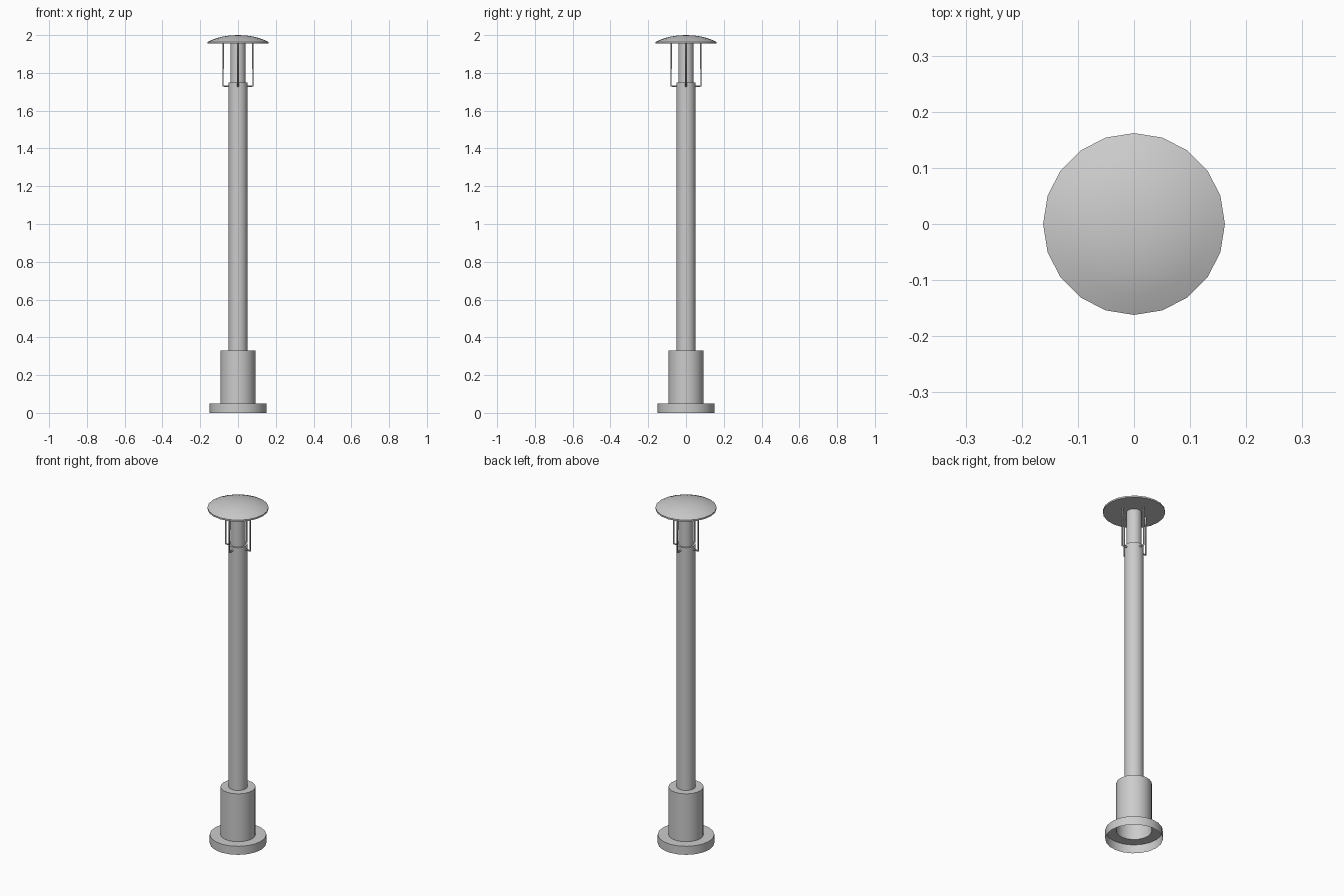
import bpy, bmesh, math

if "Cube" in bpy.data.objects:
    bpy.data.objects.remove(bpy.data.objects["Cube"])


def lathe(name, profile, sides=20):
    """Revolve an (r, z) profile around the z axis."""
    bm = bmesh.new()
    rings = []
    for r, z in profile:
        if r == 0:
            rings.append([bm.verts.new((0, 0, z))] * sides)
        else:
            rings.append([bm.verts.new((r * math.cos(2 * math.pi * i / sides),
                                        r * math.sin(2 * math.pi * i / sides), z))
                          for i in range(sides)])
    for a, b in zip(rings, rings[1:]):
        for i in range(sides):
            j = (i + 1) % sides
            corners = list(dict.fromkeys((a[i], a[j], b[j], b[i])))
            bm.faces.new(corners)
    mesh = bpy.data.meshes.new(name)
    bm.to_mesh(mesh)
    bm.free()
    obj = bpy.data.objects.new(name, mesh)
    bpy.context.collection.objects.link(obj)
    bpy.ops.object.select_all(action='DESELECT')
    obj.select_set(True)
    bpy.context.view_layer.objects.active = obj
    bpy.ops.object.shade_smooth_by_angle(angle=math.radians(30))
    return obj


# Hollow foot and sleeve, open underneath
lathe("base", [(0.15, 0), (0.15, 0.05), (0.093, 0.05), (0.093, 0.33), (0.05, 0.33)])

# Main post, stepping in to the narrower lamp tube
lathe("post", [(0.05, 0.33), (0.05, 1.75), (0.04, 1.75)])
lathe("lamp_tube", [(0.04, 1.75), (0.04, 1.956)])

# Shallow domed cap with a flat underside and thin rim
lathe("cap", [(0, 1.955), (0.162, 1.955), (0.162, 1.964), (0.128, 1.979),
              (0.088, 1.991), (0.045, 1.998), (0, 2.0)])

# Four L-shaped rods holding the cap
for k in range(4):
    a = k * math.pi / 2
    curve = bpy.data.curves.new(f"cap_rod_{k + 1}", 'CURVE')
    curve.dimensions = '3D'
    curve.bevel_depth = 0.005
    curve.bevel_resolution = 1
    curve.use_fill_caps = True
    spline = curve.splines.new('POLY')
    spline.points.add(2)
    for p, (r, z) in zip(spline.points, [(0.047, 1.73), (0.079, 1.73), (0.079, 1.957)]):
        p.co = (r * math.cos(a), r * math.sin(a), z, 1)
    rod = bpy.data.objects.new(f"cap_rod_{k + 1}", curve)
    bpy.context.collection.objects.link(rod)
